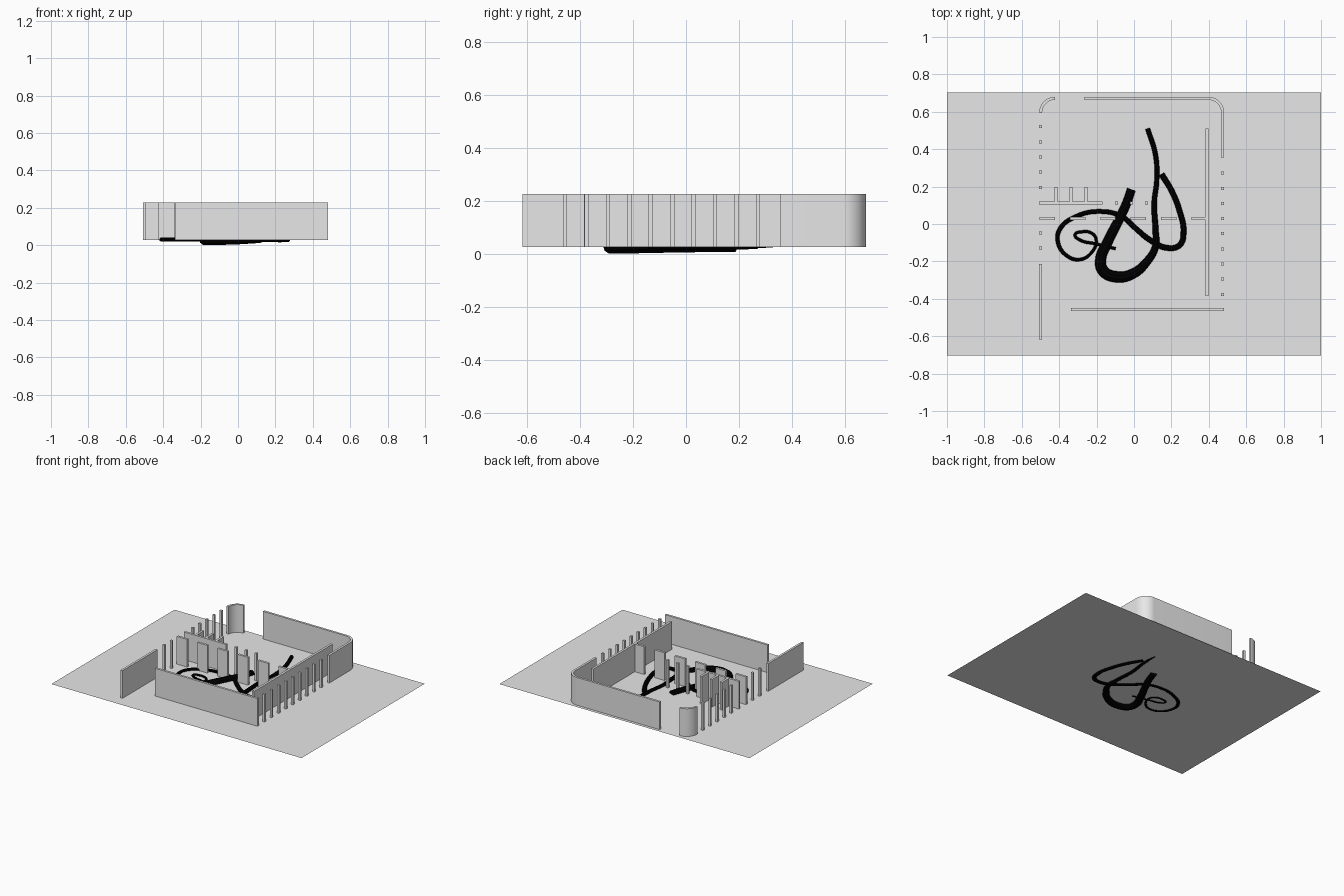
import bpy, bmesh, math
from mathutils import Vector

if "Cube" in bpy.data.objects:
    bpy.data.objects.remove(bpy.data.objects["Cube"])

FLOOR, TOP, T = 0.027, 0.227, 0.016   # floor level, wall top, wall thickness


def material(name, rgb):
    m = bpy.data.materials.new(name)
    m.diffuse_color = (*rgb, 1)
    m.use_nodes = True
    m.node_tree.nodes["Principled BSDF"].inputs["Base Color"].default_value = m.diffuse_color
    return m


GREY = material("pale_grey", (0.8, 0.8, 0.8))
BLACK = material("black", (0.0, 0.0, 0.0))


def finish(name, bm, mat):
    bmesh.ops.recalc_face_normals(bm, faces=bm.faces)
    me = bpy.data.meshes.new(name)
    bm.to_mesh(me)
    bm.free()
    me.materials.append(mat)
    ob = bpy.data.objects.new(name, me)
    bpy.context.collection.objects.link(ob)
    return ob


def strip(bm, path):
    """Upright wall of constant thickness along a centre line."""
    pts = [Vector(p) for p in path]
    rings = []
    for i, p in enumerate(pts):
        d = (pts[min(i + 1, len(pts) - 1)] - pts[max(i - 1, 0)]).normalized()
        n = Vector((-d.y, d.x)) * T / 2
        rings.append([bm.verts.new((q.x, q.y, z)) for q, z in
                      ((p + n, FLOOR), (p - n, FLOOR), (p - n, TOP), (p + n, TOP))])
    for a, b in zip(rings, rings[1:]):
        for k in range(4):
            bm.faces.new((a[k], a[(k + 1) % 4], b[(k + 1) % 4], b[k]))
    bm.faces.new(rings[0])
    bm.faces.new(rings[-1][::-1])


def walls(name, *paths):
    bm = bmesh.new()
    for path in paths:
        strip(bm, path)
    return finish(name, bm, GREY)


def posts(name, places):
    return walls(name, *[[(x, y - T / 2), (x, y + T / 2)] for x, y in places])


def arc(cx, cy, r, a0, a1, n=12):
    return [(cx + r * math.cos(math.radians(a0 + (a1 - a0) * i / n)),
             cy + r * math.sin(math.radians(a0 + (a1 - a0) * i / n))) for i in range(n + 1)]


# ground sheet
bm = bmesh.new()
bm.faces.new([bm.verts.new((x, y, FLOOR)) for x, y in
              ((-1, -0.703), (1, -0.703), (1, 0.703), (-1, 0.703))])
finish("ground_sheet", bm, GREY)

# outer walls, two of them with rounded corners
LEFT, RIGHT, BACK = -0.499, 0.474, 0.672
curved = [
    walls("back_left_corner", arc(-0.422, 0.595, 0.077, 180, 90)),
    walls("back_right_wall", [(-0.265, BACK)] + arc(0.397, 0.595, 0.077, 90, 0) + [(RIGHT, 0.355)]),
]
walls("left_wall", [(LEFT, -0.215), (LEFT, -0.618)])
walls("front_wall", [(-0.338, -0.457), (0.482, -0.457)])

# inner walls
walls("inner_right_wall", [(0.391, 0.51), (0.391, -0.385)])
walls("inner_left_wall", [(-0.507, 0.113), (-0.168, 0.113)])
walls("partition_stubs", *[[(x, 0.121), (x, 0.198)] for x in (-0.418, -0.338, -0.257)])
walls("middle_panels", *[[(x, 0.03), (x + 0.082, 0.03)]
                         for x in [-0.505 + 0.1625 * i for i in range(6)]])

# rows of thin posts
posts("left_posts", [(LEFT, 0.52 - 0.081 * i) for i in (0, 1, 2, 3, 4, 7, 8)])
posts("right_posts", [(RIGHT, 0.272 - 0.081 * i) for i in range(9)])
posts("inner_posts", [(-0.094 + 0.081 * i, 0.113) for i in range(3)])


# brush strokes: (x, y, radius) points, the far tail lifts off the ground
def stroke(name, pts):
    cu = bpy.data.curves.new(name, 'CURVE')
    cu.dimensions = '3D'
    cu.bevel_depth = 0.01
    cu.bevel_resolution = 3
    cu.resolution_u = 8
    cu.use_fill_caps = True
    sp = cu.splines.new('BEZIER')
    sp.bezier_points.add(len(pts) - 1)
    for bp, (x, y, r) in zip(sp.bezier_points, pts):
        bp.co = (x, y, 0.03 + 0.06 * max(0, y - 0.2))
        bp.radius = r / 0.01
        bp.handle_left_type = bp.handle_right_type = 'AUTO'
    cu.materials.append(BLACK)
    ob = bpy.data.objects.new(name, cu)
    bpy.context.collection.objects.link(ob)
    bpy.ops.object.select_all(action='DESELECT')
    ob.select_set(True)
    bpy.context.view_layer.objects.active = ob
    bpy.ops.object.convert(target='MESH')
    return bpy.context.view_layer.objects.active


curved.append(stroke("thick_stroke", [
    (0.073, 0.51, .013), (0.115, 0.37, .013), (0.122, 0.24, .013), (0.108, 0.11, .014),
    (0.115, -0.03, .016), (0.115, -0.12, .018), (0.07, -0.20, .022), (-0.005, -0.265, .027),
    (-0.09, -0.283, .03), (-0.165, -0.25, .03), (-0.178, -0.19, .029), (-0.143, -0.1, .027),
    (-0.085, 0.015, .025), (-0.042, 0.105, .024), (-0.014, 0.185, .023)]))
curved.append(stroke("thin_stroke", [
    (0.147, 0.267, .016), (0.205, 0.17, .015), (0.245, 0.065, .015), (0.265, -0.04, .015),
    (0.245, -0.112, .015), (0.18, -0.128, .015), (0.085, -0.085, .015), (0.005, -0.02, .014),
    (-0.065, 0.04, .013), (-0.18, 0.067, .012), (-0.31, 0.04, .012), (-0.395, -0.025, .012),
    (-0.407, -0.095, .011), (-0.365, -0.165, .01), (-0.29, -0.19, .009), (-0.225, -0.15, .008),
    (-0.202, -0.085, .008), (-0.225, -0.05, .008), (-0.28, -0.042, .008), (-0.315, -0.058, .008),
    (-0.29, -0.085, .008), (-0.21, -0.105, .008), (-0.098, -0.132, .008)]))

# smooth shading on the curved parts only
bpy.ops.object.select_all(action='DESELECT')
for ob in curved:
    ob.select_set(True)
bpy.context.view_layer.objects.active = curved[0]
bpy.ops.object.shade_smooth_by_angle(angle=math.radians(35))
